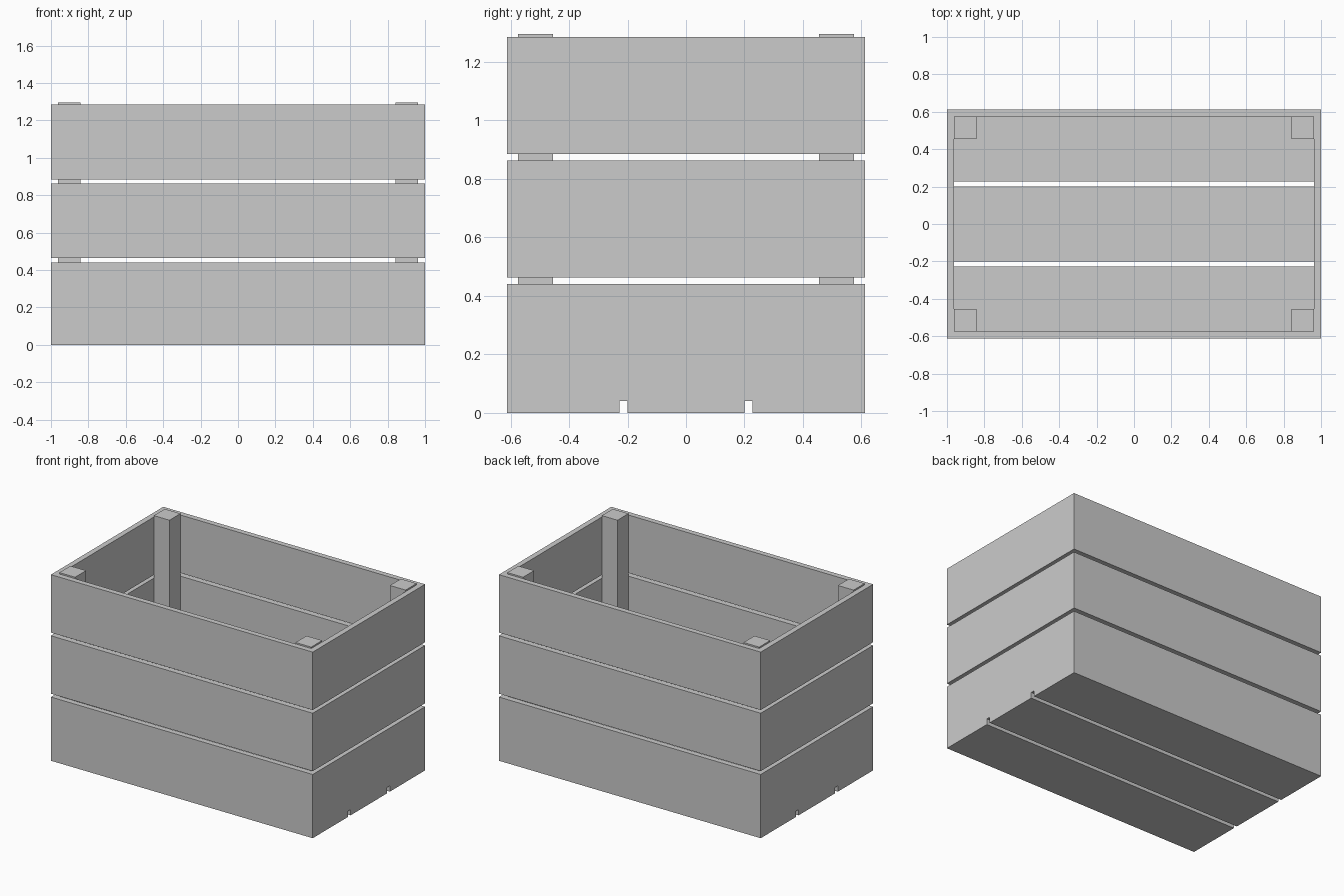
import bpy, bmesh

if "Cube" in bpy.data.objects:
    bpy.data.objects.remove(bpy.data.objects["Cube"])

HX, HY, T = 1.0, 0.613, 0.038   # half length, half width, board thickness
FLOOR = 0.04


def finish(bm, name):
    bmesh.ops.recalc_face_normals(bm, faces=bm.faces)
    mesh = bpy.data.meshes.new(name)
    bm.to_mesh(mesh)
    bm.free()
    obj = bpy.data.objects.new(name, mesh)
    bpy.context.collection.objects.link(obj)
    return obj


def box(name, lo, hi):
    bm = bmesh.new()
    bmesh.ops.create_cube(bm, size=1)
    for v in bm.verts:
        for i in range(3):
            v.co[i] = lo[i] if v.co[i] < 0 else hi[i]
    return finish(bm, name)


def slat_ring(name, z0, z1):
    # four wall boards joined with mitred corners
    bm = bmesh.new()

    def loop(inset, z):
        return [bm.verts.new((sx * (HX - inset), sy * (HY - inset), z))
                for sx, sy in ((-1, -1), (1, -1), (1, 1), (-1, 1))]

    rings = [loop(0, z0), loop(0, z1), loop(T, z1), loop(T, z0)]
    for a, b in zip(rings, rings[1:] + rings[:1]):
        for i in range(4):
            j = (i + 1) % 4
            bm.faces.new((a[i], a[j], b[j], b[i]))
    return finish(bm, name)


# floor boards
for label, y0, y1 in (("front", -HY, -0.228), ("middle", -0.2, 0.2), ("back", 0.228, HY)):
    box(f"floor_board_{label}", (-HX, y0, 0), (HX, y1, FLOOR))

# three tiers of wall slats
for label, z0 in (("lower", FLOOR), ("middle", 0.463), ("upper", 0.885)):
    slat_ring(f"wall_slats_{label}", z0, z0 + 0.4)

# corner posts, rising slightly above the walls
for xn, sx in (("left", -1), ("right", 1)):
    for yn, sy in (("front", -1), ("back", 1)):
        xs = sorted((sx * 0.842, sx * (HX - T)))
        ys = sorted((sy * 0.455, sy * (HY - T)))
        box(f"corner_post_{yn}_{xn}", (xs[0], ys[0], FLOOR), (xs[1], ys[1], 1.295))
